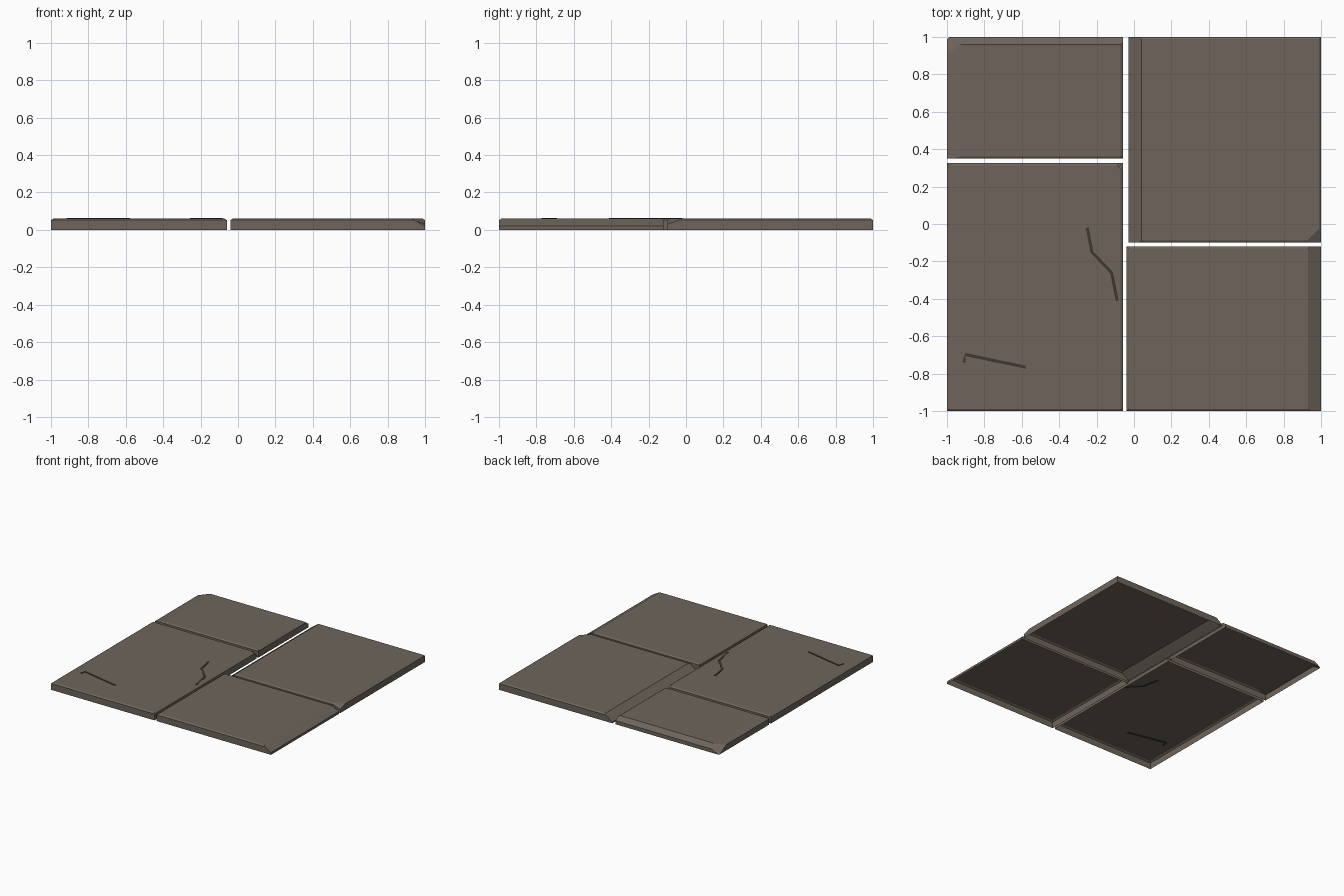
import bpy
import bmesh
from mathutils import Vector

cube = bpy.data.objects.get("Cube")
if cube:
    bpy.data.objects.remove(cube, do_unlink=True)

HEIGHT = 0.06
SOFT = (0.012, 0.008)  # inset and drop of an ordinary worn edge


def material(name, colour):
    mat = bpy.data.materials.new(name)
    mat.use_nodes = True
    mat.diffuse_color = (*colour, 1)
    mat.node_tree.nodes["Principled BSDF"].inputs["Base Color"].default_value = (*colour, 1)
    return mat


stone = material("grey brown stone", (0.156, 0.130, 0.105))
dark = material("dark crack", (0.045, 0.038, 0.031))


def finish(bm, name, mat):
    bmesh.ops.recalc_face_normals(bm, faces=bm.faces[:])
    mesh = bpy.data.meshes.new(name)
    bm.to_mesh(mesh)
    bm.free()
    mesh.materials.append(mat)
    obj = bpy.data.objects.new(name, mesh)
    bpy.context.collection.objects.link(obj)
    return obj


def slab(name, x0, x1, y0, y1, cuts):
    """Paving slab, open below, with its upper edges and corners sliced off."""
    centre = Vector(((x0 + x1) / 2, (y0 + y1) / 2, HEIGHT / 2))
    half = Vector(((x1 - x0) / 2, (y1 - y0) / 2, HEIGHT / 2))
    bm = bmesh.new()
    bmesh.ops.create_cube(bm, size=2)
    bmesh.ops.scale(bm, vec=half, verts=bm.verts[:])
    bmesh.ops.translate(bm, vec=centre, verts=bm.verts[:])
    sides = {side: SOFT for side in ((1, 0), (-1, 0), (0, 1), (0, -1))}
    sides.update(cuts)
    for (sx, sy), (inset, drop) in sides.items():
        out = Vector((sx, sy, 0)).normalized()
        point = centre + Vector((sx * half.x, sy * half.y, half.z - drop))
        bmesh.ops.bisect_plane(bm, geom=bm.verts[:] + bm.edges[:] + bm.faces[:],
                               dist=1e-5, plane_co=point, clear_outer=True,
                               plane_no=(out * drop + Vector((0, 0, inset))).normalized())
        rim = [e for e in bm.edges if e.is_boundary]
        bmesh.ops.holes_fill(bm, edges=rim, sides=0)
        bm.normal_update()
    bmesh.ops.recalc_face_normals(bm, faces=bm.faces[:])
    # Open underside, keeping outward normals
    under = [f for f in bm.faces if all(v.co.z < 1e-4 for v in f.verts)]
    bmesh.ops.delete(bm, geom=under, context='FACES')
    return finish(bm, name, stone)


def crack(name, points, width=0.016):
    """Thin bent strip lying in the slab's top."""
    pts = [Vector(p) for p in points]
    bm = bmesh.new()
    previous = None
    for i, p in enumerate(pts):
        along = (pts[min(i + 1, len(pts) - 1)] - pts[max(i - 1, 0)]).normalized()
        across = Vector((-along.y, along.x)) * width / 2
        pair = [bm.verts.new((*(p + s * across), HEIGHT - 0.004)) for s in (1, -1)]
        if previous:
            bm.faces.new((previous[0], previous[1], pair[1], pair[0]))
        previous = pair
    made = bmesh.ops.extrude_face_region(bm, geom=bm.faces[:])
    top = [g for g in made["geom"] if isinstance(g, bmesh.types.BMVert)]
    bmesh.ops.translate(bm, vec=(0, 0, 0.007), verts=top)
    return finish(bm, name, dark)


# Four slabs separated by narrow joints
slab("front_right_slab", -1, -0.06, -1, 0.325, {(1, 1): (0.03, 0.03)})
slab("back_right_slab", -1, -0.06, 0.35, 1,
     {(0, 1): (0.04, 0.03), (-1, 0): (0.08, 0.012), (-1, 1): (0.08, 0.068)})
slab("back_left_slab", -0.03, 1, -0.1, 1,
     {(-1, 0): (0.07, 0.05), (1, -1): (0.06, 0.03)})
slab("front_left_slab", -0.04, 1, -1, -0.12, {(1, 0): (0.07, 0.04)})

# Cracks in the largest slab
crack("long_crack", [(-0.25, -0.02), (-0.225, -0.15), (-0.12, -0.26), (-0.09, -0.41)])
crack("hooked_crack", [(-0.91, -0.74), (-0.9, -0.698), (-0.75, -0.73), (-0.58, -0.765)])
